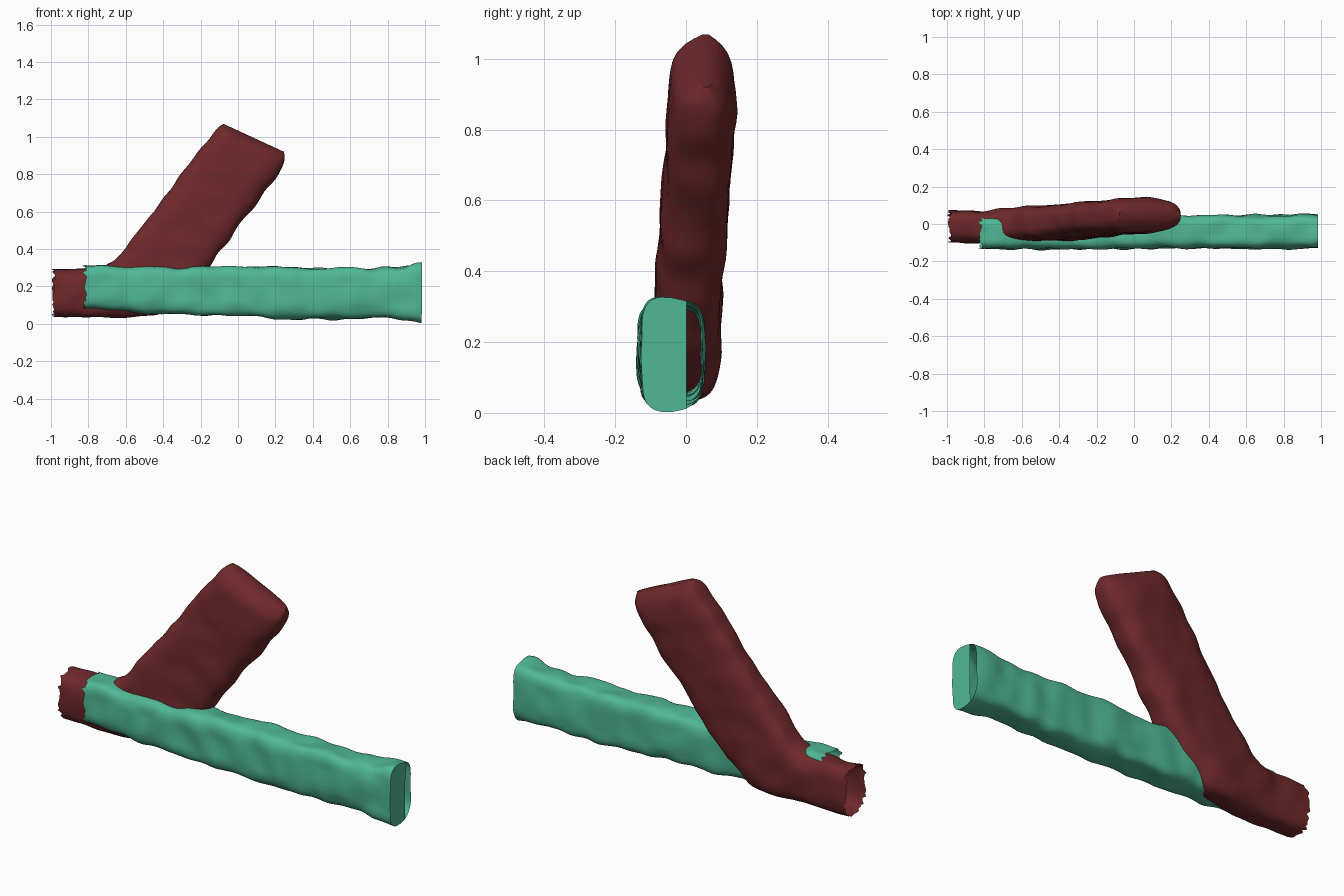
import bpy, bmesh, math, random
from mathutils import Vector, noise

if "Cube" in bpy.data.objects:
    bpy.data.objects.remove(bpy.data.objects["Cube"])

random.seed(4)
N = 56


def material(name, color):
    m = bpy.data.materials.new(name)
    m.diffuse_color = color
    m.use_nodes = True
    m.node_tree.nodes["Principled BSDF"].inputs["Base Color"].default_value = m.diffuse_color
    return m


def spow(v, e):
    return math.copysign(abs(v) ** e, v)


def densify(sections, step=0.022):
    """Insert in-between sections so the skin can carry soft wrinkles."""
    out = []
    for a, b in zip(sections, sections[1:]):
        d = max(math.dist(a[0:2], b[0:2]), math.dist(a[2:4], b[2:4]))
        k = max(1, round(d / step))
        for i in range(k):
            out.append([p + (q - p) * i / k for p, q in zip(a, b)])
    return out + [list(sections[-1])]


def sleeve(name, sections, mat, power, rough, cap, seed):
    """Skin sections (top x,z, bottom x,z, y min, y max); first end is torn open."""
    bm = bmesh.new()
    rings = []
    secs = densify(sections)
    # relax the path so the bends are soft
    for _ in range(3):
        secs = [secs[0]] + [[(p + 2 * q + r) / 4 for p, q, r in zip(a, b, c)]
                            for a, b, c in zip(secs, secs[1:], secs[2:])] + [secs[-1]]
    for s, (tx, tz, bx, bz, y0, y1) in enumerate(secs):
        top, bot = Vector((tx, 0, tz)), Vector((bx, 0, bz))
        mid, half = (top + bot) / 2, (top - bot) / 2
        ring = []
        for i in range(N):
            a = 2 * math.pi * i / N
            c, sn = spow(math.cos(a), 2 / power), spow(math.sin(a), 2 / power)
            p = mid + half * sn + Vector((0, (y0 + y1) / 2 + (y1 - y0) / 2 * c, 0))
            out = Vector((half.x * sn, (y1 - y0) / 2 * c, half.z * sn)).normalized()
            p += out * rough * noise.noise(p * 9 + Vector((seed, 0, 0)))
            if s == 0:
                p.x += random.uniform(-0.012, 0.012)
            p.z = max(p.z, 0.0)
            ring.append(bm.verts.new(p))
        rings.append(ring)
    for r, q in zip(rings, rings[1:]):
        for i in range(N):
            j = (i + 1) % N
            bm.faces.new((r[i], r[j], q[j], q[i]))
    last = rings[-1]
    # full cap, or a flap that leaves a slit along the back wall
    bm.faces.new(last if cap == "full" else [v for v in last if v.co.y < 0.005])
    bmesh.ops.recalc_face_normals(bm, faces=bm.faces)
    me = bpy.data.meshes.new(name)
    bm.to_mesh(me)
    bm.free()
    me.materials.append(mat)
    ob = bpy.data.objects.new(name, me)
    bpy.context.collection.objects.link(ob)
    bpy.context.view_layer.objects.active = ob
    ob.select_set(True)
    bpy.ops.object.shade_smooth_by_angle(angle=math.radians(45))
    ob.select_set(False)


red = material("dark_red", (0.16, 0.022, 0.024, 1))
green = material("sea_green", (0.08, 0.48, 0.30, 1))

# red sleeve: short open stub that bends up into a wide flat slab
sleeve("bent_red_sleeve", [
    (-0.985, 0.29, -0.985, 0.035, -0.10, 0.07),
    (-0.82, 0.29, -0.82, 0.035, -0.10, 0.07),
    (-0.73, 0.295, -0.60, 0.035, -0.10, 0.08),
    (-0.665, 0.335, -0.42, 0.05, -0.09, 0.095),
    (-0.57, 0.45, -0.27, 0.165, -0.09, 0.10),
    (-0.49, 0.545, -0.17, 0.285, -0.085, 0.105),
    (-0.31, 0.79, 0.03, 0.56, -0.06, 0.125),
    (-0.17, 0.98, 0.20, 0.775, -0.05, 0.14),
    (-0.115, 1.045, 0.255, 0.855, -0.04, 0.13),
    (-0.09, 1.065, 0.255, 0.90, -0.005, 0.105),
    (-0.08, 1.07, 0.245, 0.92, 0.03, 0.08),
], red, 3.2, 0.012, "full", 2)

# green sleeve: long straight box-like tube with a flared end
sleeve("straight_green_sleeve", [
    (-0.82, 0.315, -0.82, 0.075, -0.13, 0.035),
    (-0.62, 0.305, -0.62, 0.06, -0.133, 0.04),
    (-0.30, 0.30, -0.30, 0.05, -0.133, 0.045),
    (0.10, 0.305, 0.10, 0.035, -0.13, 0.05),
    (0.50, 0.30, 0.50, 0.025, -0.13, 0.05),
    (0.84, 0.30, 0.84, 0.03, -0.13, 0.05),
    (0.92, 0.31, 0.92, 0.02, -0.13, 0.05),
    (0.965, 0.33, 0.965, 0.005, -0.138, 0.052),
    (0.985, 0.32, 0.982, 0.008, -0.128, 0.048),
], green, 4.0, 0.016, "flap", 7)
